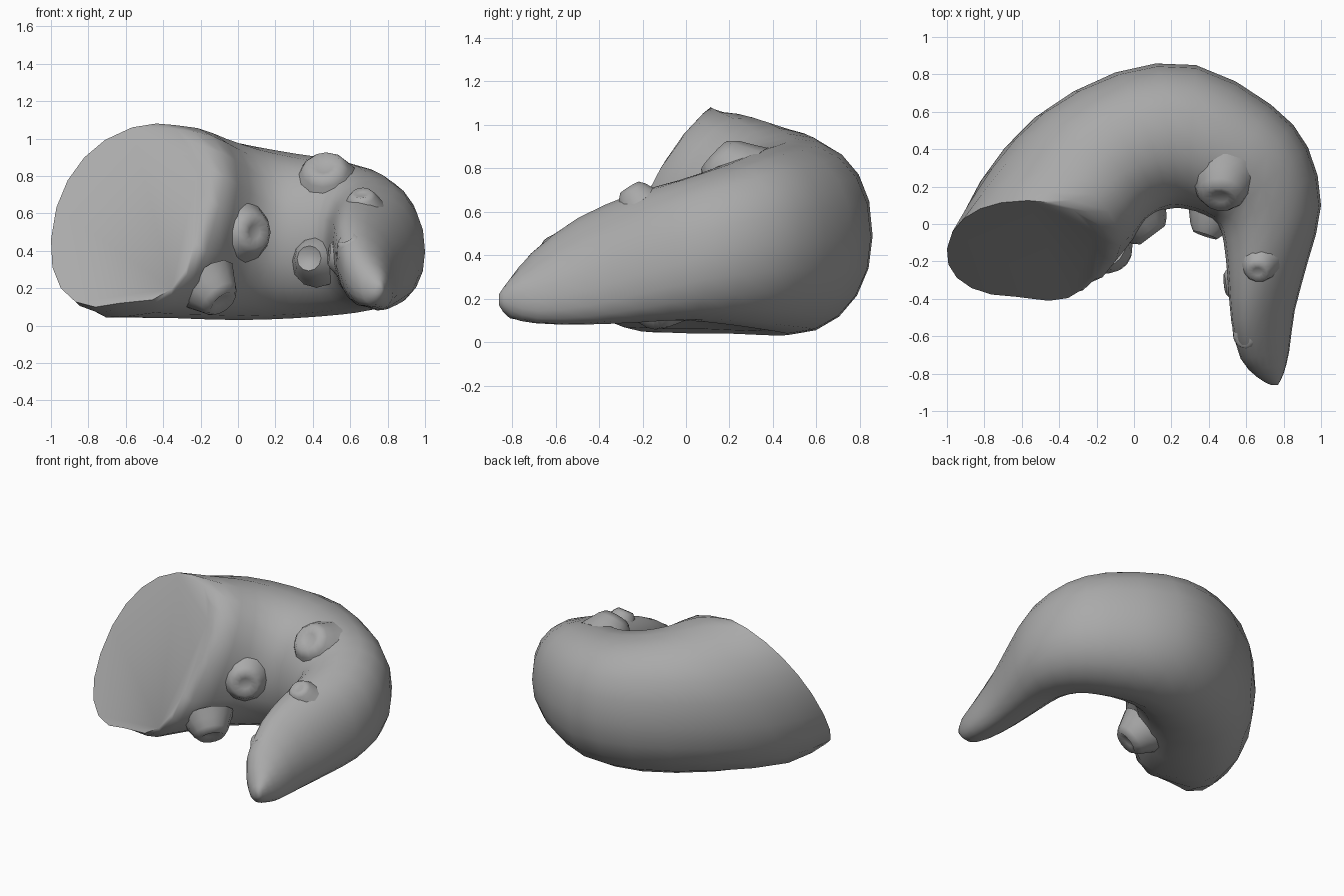
import bpy
import bmesh
import math
from mathutils import Vector

default_cube = bpy.data.objects.get("Cube")
if default_cube:
    bpy.data.objects.remove(default_cube, do_unlink=True)

# One plain grey for everything
grey = bpy.data.materials.new("plain_grey")
grey.use_nodes = True
grey.diffuse_color = (0.4, 0.4, 0.4, 1)
grey.node_tree.nodes["Principled BSDF"].inputs["Base Color"].default_value = grey.diffuse_color


def finish(name, bm, angle):
    """Turn a bmesh into a smooth shaded object."""
    bmesh.ops.recalc_face_normals(bm, faces=bm.faces)
    mesh = bpy.data.meshes.new(name)
    bm.to_mesh(mesh)
    bm.free()
    mesh.materials.append(grey)
    obj = bpy.data.objects.new(name, mesh)
    bpy.context.collection.objects.link(obj)
    bpy.ops.object.select_all(action="DESELECT")
    obj.select_set(True)
    bpy.context.view_layer.objects.active = obj
    bpy.ops.object.shade_smooth_by_angle(angle=math.radians(angle))


def loft(bm, point_rings):
    """Join consecutive closed rings of points with quads; return the vertex rings."""
    rings = [[bm.verts.new(point) for point in ring] for ring in point_rings]
    for first, second in zip(rings, rings[1:]):
        count = len(first)
        for i in range(count):
            j = (i + 1) % count
            bm.faces.new((first[i], first[j], second[j], second[i]))
    return rings


def unit_loop(sides):
    """Cosine and sine pairs around a circle."""
    for i in range(sides):
        angle = math.tau * i / sides
        yield math.cos(angle), math.sin(angle)


def section(inner, outer, bottom, top, lean, tilt, corner):
    """Cross-section of the bend, squarer at its inner bottom and outer top."""
    inner, outer = Vector((*inner, bottom)), Vector((*outer, top))
    centre = (inner + outer) / 2
    across = (outer - inner) / 2
    across.z = 0
    along = Vector((across.y, -across.x, 0)).normalized() * lean
    upright = along + Vector((0, 0, (top - bottom) / 2))
    points = []
    for c, s in unit_loop(20):
        inner_bottom = c < 0 and s < 0
        power = 0.95
        if inner_bottom:
            power -= corner
        elif c > 0 and s > 0:
            power = 0.88
        c = math.copysign(abs(c) ** power, c)
        s = math.copysign(abs(s) ** power, s)
        drop = tilt * c * (1 + s if inner_bottom else 1)
        points.append(centre + across * c + upright * s - Vector((0, 0, drop)))
    return points


def refine(rings):
    """Insert a smooth in-between ring in every interior gap."""
    result = [rings[0]]
    for i in range(len(rings) - 1):
        before, after = rings[max(i - 1, 0)], rings[min(i + 2, len(rings) - 1)]
        result.append([(b + c) * 0.5625 - (a + d) * 0.0625
                       for a, b, c, d in zip(before, rings[i], rings[i + 1], after)])
        result.append(rings[i + 1])
    return result


# Curled limb: inner point, outer point, bottom, top, lean, tilt, corner
stations = [
    ((-0.2, -0.2), (-1, -0.1), 0.12, 1.06, 0.27, 0.13, 0.25),
    ((-0.1, -0.2), (-0.82, 0.23), 0.05, 1.05, 0.26, 0.09, 0.2),
    ((0.05, 0), (-0.53, 0.57), 0.04, 1.01, 0.13, 0.03, 0.1),
    ((0.18, 0.08), (-0.1, 0.81), 0.03, 0.96, 0.04, 0, 0),
    ((0.28, 0.08), (0.33, 0.85), 0.04, 0.92, 0, 0, 0),
    ((0.38, 0.05), (0.73, 0.64), 0.06, 0.88, 0, 0, 0),
    ((0.45, 0), (0.93, 0.41), 0.08, 0.82, 0, 0, 0),
    ((0.48, -0.1), (1, 0.1), 0.1, 0.75, 0, 0.03, 0),
    ((0.5, -0.28), (0.93, -0.2), 0.1, 0.67, 0, 0.07, 0),
    ((0.52, -0.52), (0.86, -0.46), 0.1, 0.55, 0, 0.09, 0),
    ((0.57, -0.72), (0.83, -0.68), 0.1, 0.4, 0, 0.06, 0),
    ((0.66, -0.82), (0.8, -0.8), 0.11, 0.29, 0, 0, 0),
    ((0.73, -0.86), (0.77, -0.86), 0.17, 0.22, 0, 0, 0),
]
limb_rings = [section(*station) for station in stations]
# The thick end is sliced along a slanted plane
for point in limb_rings[0]:
    point.y = -0.57 - 0.18 * point.x + 0.56 * point.z
bm = bmesh.new()
rings = loft(bm, refine(limb_rings))
bm.faces.new(rings[-1])
bm.faces.new(rings[0])
finish("curled_limb", bm, 60)


def sucker(name, tip, facing, radius, depth, dish):
    """Broad mound with a shallow dished mouth, flowing into the limb."""
    tip = Vector(tip)
    turn = Vector(facing).normalized().to_track_quat("Z", "Y")
    profile = [(1.6, -depth), (1.3, -depth * 0.6), (1.05, -depth * 0.25),
               (0.75, 0), (0.35, -dish)]
    bm = bmesh.new()
    rings = loft(bm, [[tip + turn @ Vector((c * radius * scale, s * radius * scale, height))
                       for c, s in unit_loop(12)] for scale, height in profile])
    bm.faces.new(rings[0])
    bm.faces.new(rings[-1])
    finish(name, bm, 80)


# Suckers along the inside of the bend
sucker("inner_wall_sucker", (0.1, -0.06, 0.5), (0.6, -0.8, 0), 0.11, 0.12, 0.02)
sucker("middle_sucker", (0.38, -0.06, 0.36), (-0.3, -0.9, 0.1), 0.09, 0.14, 0.02)
sucker("upper_sucker", (0.46, 0.13, 0.86), (-0.1, -0.7, 0.65), 0.12, 0.16, 0.02)
sucker("shoulder_sucker", (0.66, -0.26, 0.71), (-0.1, -0.5, 0.8), 0.07, 0.09, 0.01)
sucker("finger_sucker", (0.485, -0.32, 0.38), (-1, -0.1, 0.1), 0.07, 0.06, 0.01)
sucker("finger_end_sucker", (0.58, -0.62, 0.47), (-0.4, -0.4, 0.8), 0.06, 0.08, 0.01)
sucker("lower_sucker", (-0.08, -0.18, 0.12), (0.55, -0.45, -0.65), 0.11, 0.15, 0.02)
